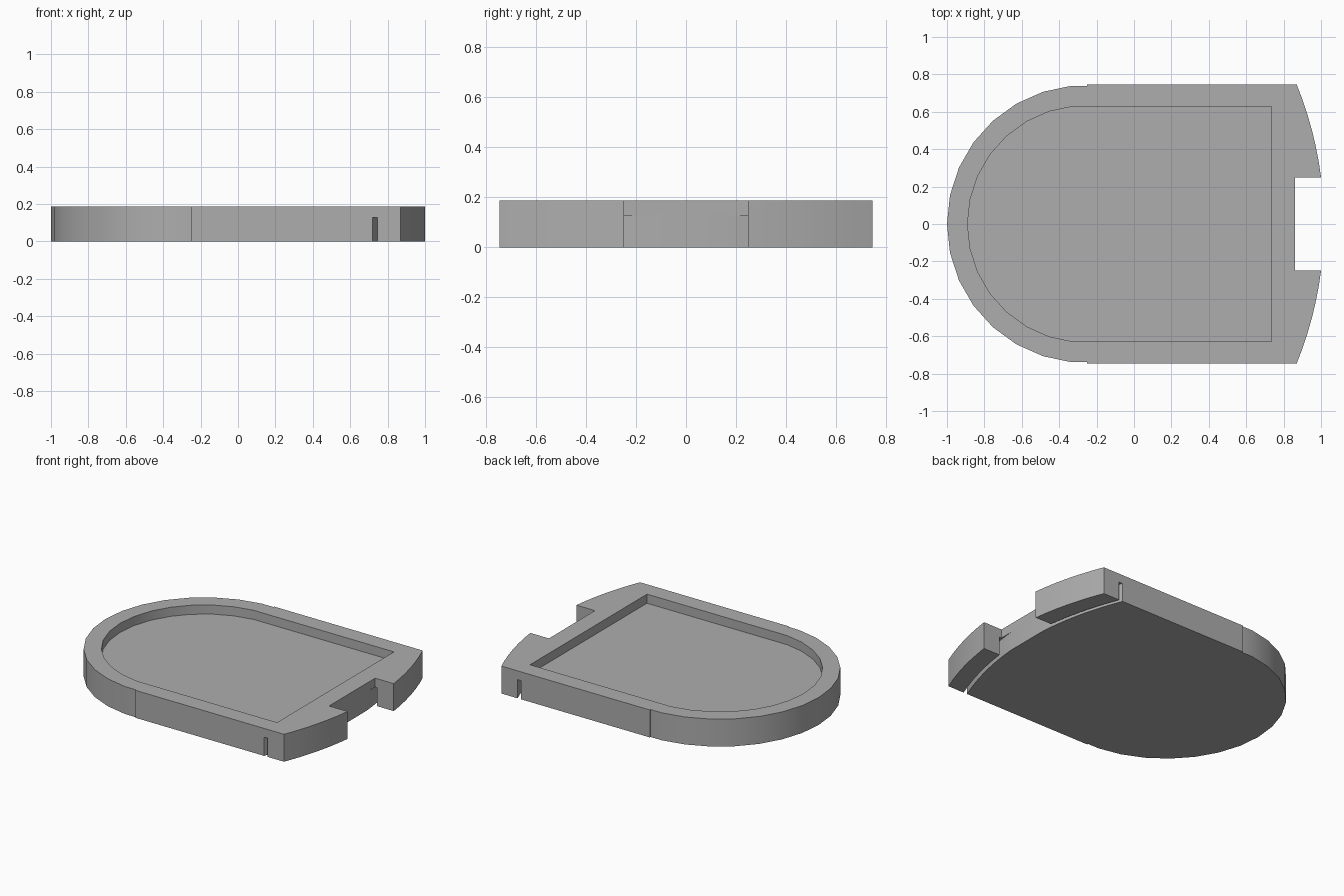
import bpy
import bmesh
from math import sin, cos, asin, sqrt, radians

cube = bpy.data.objects.get("Cube")
if cube:
    bpy.data.objects.remove(cube, do_unlink=True)

HEIGHT, FLOOR = 0.187, 0.125
HALF_W, NOTCH_X, NOTCH_W = 0.747, 0.86, 0.248
END_R, END_C = 1.976, -0.96
ROUND_C = -0.257

grey = bpy.data.materials.new("plain grey")
grey.use_nodes = True
colour = (0.42, 0.42, 0.42, 1)
grey.diffuse_color = colour
grey.node_tree.nodes["Principled BSDF"].inputs["Base Color"].default_value = colour


def prism(name, outline, z0, z1):
    """Extrude a closed xy outline from z0 to z1."""
    bm = bmesh.new()
    base = bm.faces.new([bm.verts.new((x, y, z0)) for x, y in outline])
    top = bmesh.ops.extrude_face_region(bm, geom=[base])["geom"]
    verts = [v for v in top if isinstance(v, bmesh.types.BMVert)]
    bmesh.ops.translate(bm, verts=verts, vec=(0, 0, z1 - z0))
    bmesh.ops.recalc_face_normals(bm, faces=bm.faces)
    mesh = bpy.data.meshes.new(name)
    bm.to_mesh(mesh)
    bm.free()
    mesh.materials.append(grey)
    obj = bpy.data.objects.new(name, mesh)
    bpy.context.collection.objects.link(obj)
    return obj


def round_end(r):
    """Rounded -x end, from the back side to the front side."""
    return [(ROUND_C - r * cos(radians(a)), r * sin(radians(a)))
            for a in range(84, -85, -12)]


def bow(centre, r, y0, y1, n):
    """Shallow arc bulging toward +x between two y values."""
    a0, a1 = asin(y0 / r), asin(y1 / r)
    angles = [a0 + (a1 - a0) * i / n for i in range(n + 1)]
    return [(centre + r * cos(a), r * sin(a)) for a in angles]


def cut(body, cutter):
    cutter.hide_render = True
    mod = body.modifiers.new("cut", "BOOLEAN")
    mod.operation = "DIFFERENCE"
    mod.solver = "EXACT"
    mod.object = cutter
    bpy.ops.object.modifier_apply(modifier=mod.name)
    bpy.data.objects.remove(cutter, do_unlink=True)


# Tray outline: rounded end, straight sides with a tiny step, bowed end, notch
arc = round_end(0.743)
side_y = arc[0][1]
outline = [(-0.25, HALF_W), (-0.25, side_y)] + arc
outline += [(-0.25, -side_y), (-0.25, -HALF_W)]
outline += bow(END_C, END_R, -HALF_W, -NOTCH_W, 6)
outline += [(NOTCH_X, -NOTCH_W), (NOTCH_X, NOTCH_W)]
outline += bow(END_C, END_R, NOTCH_W, HALF_W, 6)
tray = prism("tray", outline, 0, HEIGHT)
bpy.context.view_layer.objects.active = tray
tray.select_set(True)

# Shallow pocket in the top
inner = round_end(0.633)
pocket_y = inner[0][1]
cut(tray, prism("pocket_cutter",
                inner + [(0.735, -pocket_y), (0.735, pocket_y)], FLOOR, 0.4))

# Thin curved slot in the underside, breaking through the sides and notch
slot_c = END_C - 0.15
slot = bow(slot_c, END_R, -0.8, 0.8, 24)
slot += bow(slot_c, END_R + 0.025, 0.8, -0.8, 24)
cut(tray, prism("slot_cutter", slot, -0.1, FLOOR + 0.002))

bpy.ops.object.shade_smooth_by_angle(angle=radians(25))
